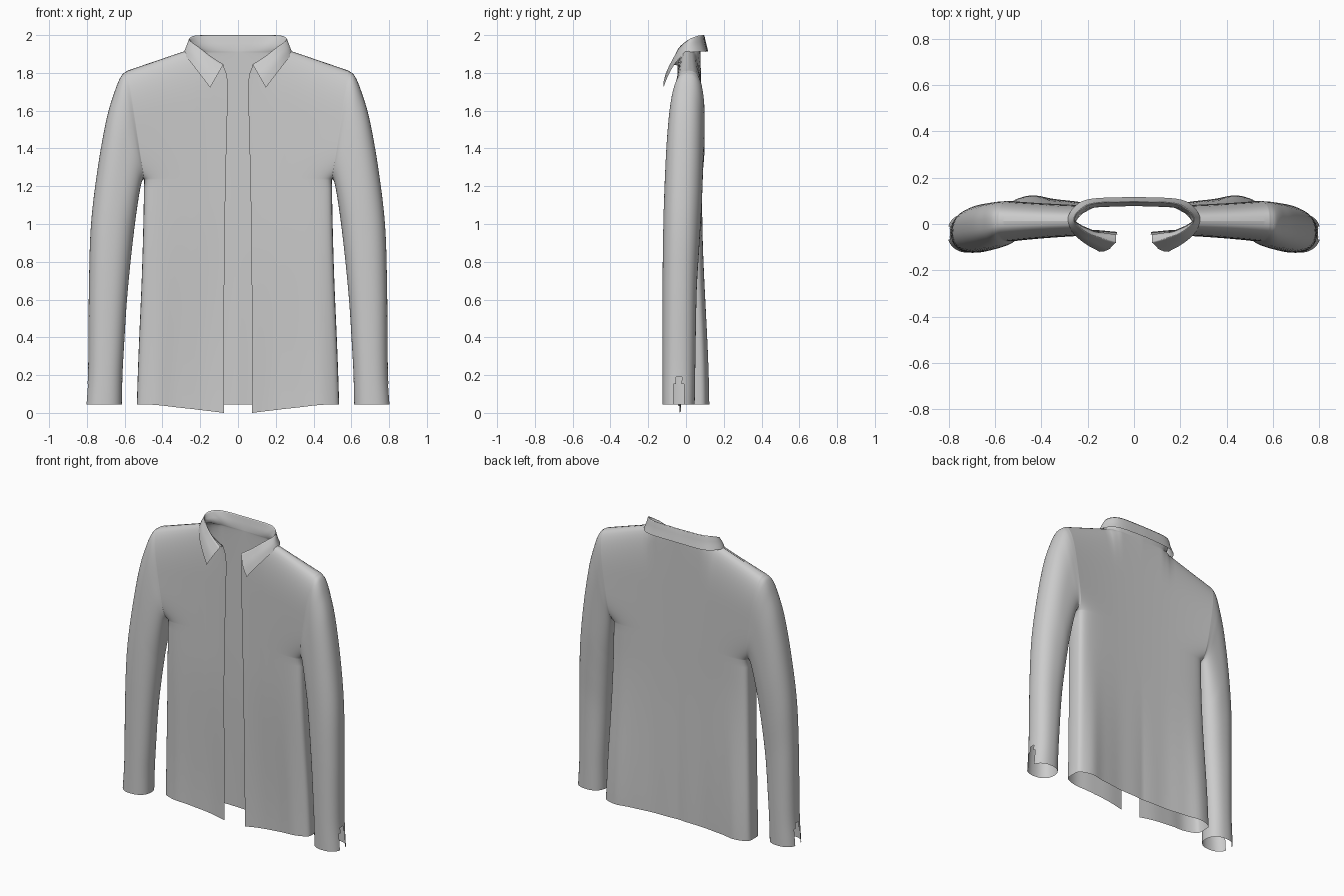
import bpy, bmesh, math
from mathutils import Vector

if "Cube" in bpy.data.objects:
    bpy.data.objects.remove(bpy.data.objects["Cube"])


def table(keys, s, smooth=True):
    """Interpolate rows (s, a, b, ...) at s, with Hermite smoothing if wanted."""
    n = len(keys)
    s = min(max(s, keys[0][0]), keys[-1][0])
    i = next(k for k in range(n - 1) if s <= keys[k + 1][0] + 1e-9)
    P = [Vector(k[1:] + (0, 0)) for k in keys]
    h = keys[i + 1][0] - keys[i][0]
    f = (s - keys[i][0]) / h
    if not smooth:
        return P[i].lerp(P[i + 1], f)

    def slope(k):
        a, b = max(k - 1, 0), min(k + 1, n - 1)
        return (P[b] - P[a]) / (keys[b][0] - keys[a][0])
    f2, f3 = f * f, f * f * f
    return (P[i] * (2 * f3 - 3 * f2 + 1) + P[i + 1] * (3 * f2 - 2 * f3)
            + slope(i) * h * (f3 - 2 * f2 + f) + slope(i + 1) * h * (f3 - f2))


def oval(t, low_p=2.3, p=2.3):
    p = low_p if t < 0.5 else p
    return max(0.0, 1 - abs(2 * t - 1) ** p) ** (1 / p)


def add_grid(bm, rows, closed=False, skip=None):
    vs = [[bm.verts.new(p) for p in r] for r in rows]
    m = len(rows[0])
    for j in range(len(rows) - 1):
        for i in range(m if closed else m - 1):
            if skip and skip(j, i):
                continue
            k = (i + 1) % m
            bm.faces.new((vs[j][i], vs[j][k], vs[j + 1][k], vs[j + 1][i]))


def finish(bm, name):
    bmesh.ops.remove_doubles(bm, verts=bm.verts, dist=0.0002)
    loose = [v for v in bm.verts if not v.link_faces]
    bmesh.ops.delete(bm, geom=loose, context='VERTS')
    bmesh.ops.recalc_face_normals(bm, faces=bm.faces)
    me = bpy.data.meshes.new(name)
    bm.to_mesh(me)
    bm.free()
    ob = bpy.data.objects.new(name, me)
    bpy.context.collection.objects.link(ob)
    mir = ob.modifiers.new("mirror", 'MIRROR')
    mir.merge_threshold = 0.0005
    for f in me.polygons:
        f.use_smooth = True
    return ob


# Shared measurements
ARMPIT, SHOULDER = (0.497, 1.235), (0.585, 1.812)
YC, DEPTH, ARM_P, TOP_P = 0.012, 0.087, 4, 2.7
LOW, HIGH, NECK = 24, 24, 16
T = [(1 - math.cos(math.pi * i / HIGH)) / 2 for i in range(HIGH + 1)]
U = [0.4 * i / NECK for i in range(NECK)] + [0.4 + 0.6 * math.sin(math.pi / 2 * i / 16) for i in range(17)]

SIDE = [(0, 0.537), (0.3, 0.527), (0.7, 0.51), (1.0, 0.501), (1.235, 0.497)]
PLACKET = [(0, 0.075), (0.8, 0.072), (1.2, 0.066), (1.5, 0.059), (1.72, 0.054), (1.79, 0.06), (1.84, 0.078)]
# u, top height, width fraction, how much depth remains at the top edge
FRONT_TOP = [(0, 1.84, 0, 1), (0.2, 1.878, 0.17, 0.75), (0.33, 1.91, 0.29, 0.3), (0.4, 1.925, 0.347, 0), (1, 1.812, 1, 0)]
BACK_TOP = [(0, 1.915, 0, 1), (0.27, 1.915, 0.29, 0.9), (0.36, 1.92, 0.388, 0.45), (0.4, 1.925, 0.428, 0), (1, 1.812, 1, 0)]
HEM = [(0, 0.0), (0.5, 0.025), (0.8, 0.042), (1, 0.045)]


def panel_point(u, row, front):
    low = row <= LOW
    t = 0 if low else T[row - LOW]
    top, w, keep, _, _ = table(FRONT_TOP if front else BACK_TOP, u, False)

    def height(top_z, hem_z):
        if low:
            return hem_z + (ARMPIT[1] - hem_z) * row / LOW
        return ARMPIT[1] + (top_z - ARMPIT[1]) * t
    hem = table(HEM, u)[0] if front else 0.045
    z = height(top, hem)
    inner = table(PLACKET, height(1.84, 0))[0] if front else 0.0
    outer = table(SIDE, z)[0] if low else ARMPIT[0] + (SHOULDER[0] - ARMPIT[0]) * t
    x = inner + w * (outer - inner)
    # rounded side, armhole and shoulder
    arm = oval(t, ARM_P, TOP_P)
    gap = 1 - arm ** 5 if t < 0.5 else 0
    side = max(0.0, 1 - u ** 5 * gap) ** 0.2
    cap = arm if t > 0.5 else 1
    fac = side * (keep + (1 - keep) * cap)
    fall = max(0.0, 1 - z / 1.1)
    fall = fall * fall * (3 - 2 * fall)
    yc = YC + 0.025 * fall * u
    wave = 0.002 * math.sin(26 * x) * fall
    if front:
        d = 0.058 + (DEPTH - 0.058) * u ** 2 - 0.014 * fall + wave
        d += 0.02 * fall * math.exp(-((u - 0.8) / 0.15) ** 2)
        return Vector((x, yc - d * fac, z))
    d = 0.066 + (DEPTH - 0.066) * u ** 2 + 0.004 * fall + wave
    d += 0.018 * fall * math.exp(-((u - 0.8) / 0.13) ** 2)
    return Vector((x, yc + d * fac, z))


# Shirt body: front and back panels
bm = bmesh.new()
for front in (True, False):
    add_grid(bm, [[panel_point(u, r, front) for u in U] for r in range(LOW + HIGH + 1)])

# Sleeve: inner x, z; outer x, z and then depth centre, half depth
SLEEVE = [(0, *ARMPIT, *SHOULDER), (1, 0.504, 1.234, 0.617, 1.785), (2, 0.515, 1.20, 0.65, 1.71),
          (3, 0.532, 1.10, 0.695, 1.56), (4, 0.552, 0.95, 0.742, 1.30), (5, 0.572, 0.77, 0.778, 1.0),
          (6, 0.59, 0.57, 0.789, 0.68), (7, 0.606, 0.31, 0.792, 0.33), (7.5, 0.612, 0.19, 0.795, 0.19),
          (8, 0.615, 0.045, 0.805, 0.045)]
SLEEVE_Y = [(0, YC, DEPTH), (1, 0.006, 0.092), (2, 0.0, 0.096), (4, -0.016, 0.1), (5, -0.026, 0.096),
            (6, -0.034, 0.09), (8, -0.039, 0.085)]
STEPS = 64
rings = []
for j in range(STEPS + 1):
    s = 8 * j / STEPS
    ix, iz, ox, oz = table(SLEEVE, s)[:4]
    yc, b = table(SLEEVE_Y, s)[:2]
    mix = min(1, s / 4)
    low_p, top_p = ARM_P + (2.3 - ARM_P) * mix, TOP_P + (2.3 - TOP_P) * mix
    ring = []
    for k in range(2 * HIGH):
        t = T[k] if k <= HIGH else T[2 * HIGH - k]
        sign = -1 if k <= HIGH else 1
        ring.append(Vector((ix + (ox - ix) * t, yc + sign * b * oval(t, low_p, top_p), iz + (oz - iz) * t)))
    rings.append(ring)


# Arched slit in the outer side of the cuff
def slit(j, k):
    off = abs(k + 0.5 - HIGH)
    return j >= STEPS - 3 and off < 2 or j >= STEPS - 4 and off < 1


add_grid(bm, rings, closed=True, skip=slit)

# Collar: rises from the neckline to the fold, then falls to the leaf edge
NECKLINE = [panel_point(U[i], LOW + HIGH, False) for i in range(NECK + 1)]
NECKLINE += [panel_point(U[i], LOW + HIGH, True) for i in range(NECK - 1, -1, -1)]
FOLD = [(0, 0, 0.096, 2.0), (1, 0.17, 0.09, 2.0), (2, 0.237, 0.058, 1.995), (3, 0.257, 0.012, 1.975),
        (4, 0.205, -0.036, 1.935), (5, 0.14, -0.062, 1.885), (6, 0.077, -0.08, 1.845)]
LEAF = [(0, 0, 0.117, 1.915), (1, 0.19, 0.108, 1.912), (2, 0.264, 0.068, 1.912), (3, 0.287, 0.005, 1.905),
        (4, 0.255, -0.048, 1.862), (5, 0.203, -0.09, 1.795), (6, 0.148, -0.12, 1.722)]
rows = []
for j, a in enumerate(NECKLINE):
    q = j / (2 * NECK)
    f, g = (table(c, 6 * q).to_3d() for c in (FOLD, LEAF))
    out = Vector((0, -0.012 * q, 0))
    rows.append([a, a.lerp(f, 0.5), a.lerp(f, 0.9), f, f.lerp(g, 0.1) + Vector((0, 0, 0.003 * (1 - q))),
                 f.lerp(g, 0.4) + out, f.lerp(g, 0.7) + out * 0.8, g])
add_grid(bm, rows)
finish(bm, "shirt")
